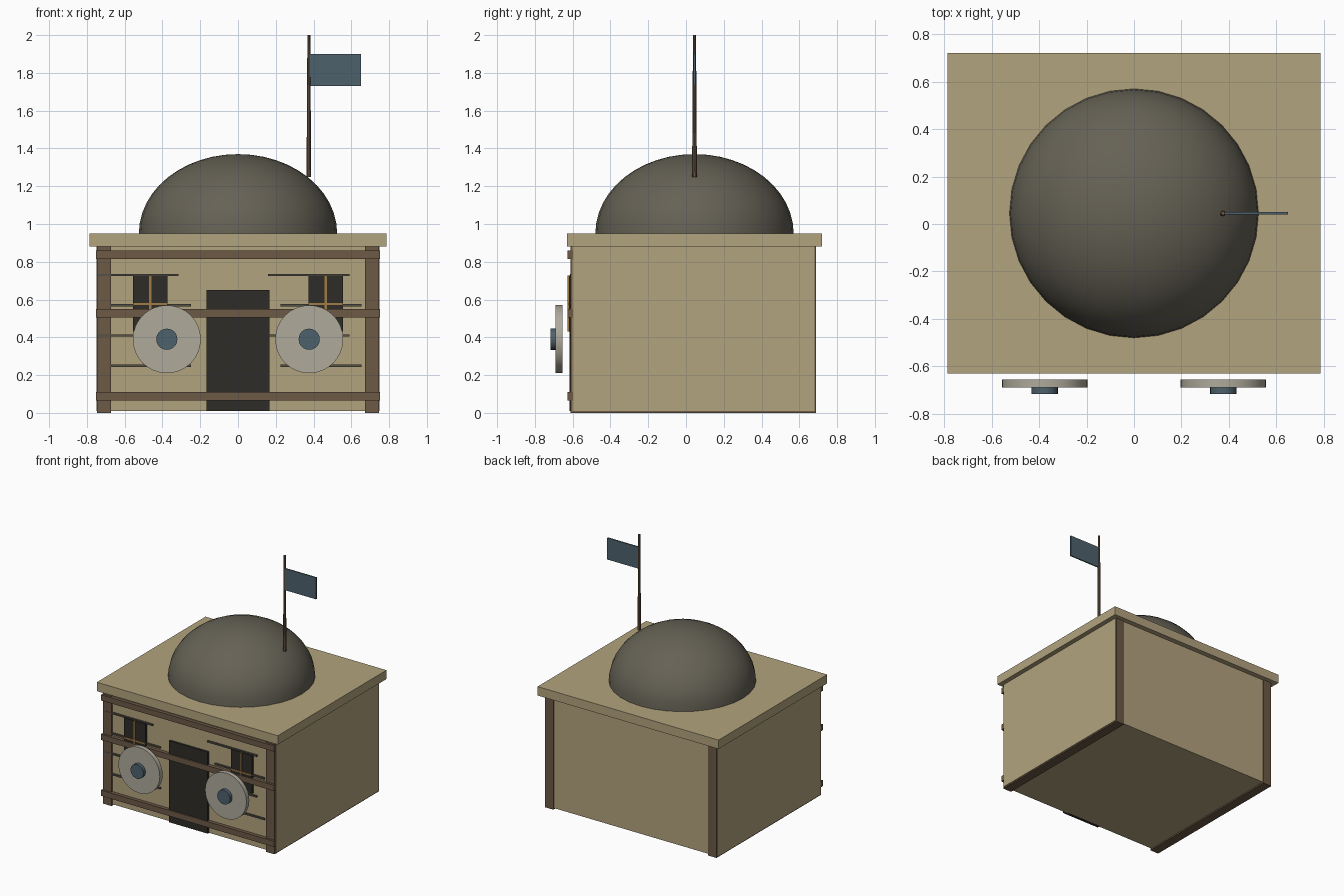
import bpy, bmesh, math
from mathutils import Matrix

if "Cube" in bpy.data.objects:
    bpy.data.objects.remove(bpy.data.objects["Cube"])


def material(name, r, g, b):
    m = bpy.data.materials.new(name)
    m.diffuse_color = (r, g, b, 1)
    m.use_nodes = True
    m.node_tree.nodes["Principled BSDF"].inputs["Base Color"].default_value = m.diffuse_color
    return m


SAND = material("sand", .45, .37, .21)
STONE = material("dark_stone", .13, .12, .09)
WOOD = material("wood", .15, .10, .062)
DARK = material("dark_opening", .026, .025, .021)
PALE = material("pale", .43, .40, .33)
BLUE = material("blue_grey", .076, .12, .15)
GOLD = material("gold", .36, .20, .06)
SEAM = material("seam", .09, .08, .065)


def finish(name, bm, mat, smooth=False):
    me = bpy.data.meshes.new(name)
    bm.to_mesh(me)
    bm.free()
    me.materials.append(mat)
    ob = bpy.data.objects.new(name, me)
    bpy.context.collection.objects.link(ob)
    if smooth:
        bpy.ops.object.select_all(action='DESELECT')
        ob.select_set(True)
        bpy.context.view_layer.objects.active = ob
        bpy.ops.object.shade_smooth_by_angle(angle=math.radians(35))
    return ob


def box(name, x, y, z, mat):
    """Box from (min, max) pairs along each axis."""
    bm = bmesh.new()
    size = [b - a for a, b in (x, y, z)]
    mid = [(a + b) / 2 for a, b in (x, y, z)]
    bmesh.ops.create_cube(bm, size=1, matrix=Matrix.Translation(mid) @ Matrix.Diagonal((*size, 1)))
    return finish(name, bm, mat)


def disc(name, x, y, z, r, mat, sides=32):
    """Round plate facing the front, y is its (min, max)."""
    bm = bmesh.new()
    m = Matrix.Translation((x, sum(y) / 2, z)) @ Matrix.Rotation(math.pi / 2, 4, 'X')
    bmesh.ops.create_cone(bm, cap_ends=True, segments=sides, radius1=r, radius2=r,
                          depth=y[1] - y[0], matrix=m)
    return finish(name, bm, mat, True)


# Walls and roof slab
box("walls", (-.75, .75), (-.60, .68), (.01, .88), SAND)
box("roof_slab", (-.787, .787), (-.63, .72), (.88, .95), SAND)

# Dome: upper half of a flattened sphere
bm = bmesh.new()
bmesh.ops.create_uvsphere(bm, u_segments=32, v_segments=24, radius=1)
bmesh.ops.delete(bm, geom=[v for v in bm.verts if v.co.z < -.01], context='VERTS')
bmesh.ops.holes_fill(bm, edges=[e for e in bm.edges if e.is_boundary], sides=0)
bm.transform(Matrix.Translation((0, .045, .95)) @ Matrix.Diagonal((.525, .525, .42, 1)))
finish("dome", bm, STONE, True)

# Flag pole and flag
bm = bmesh.new()
bmesh.ops.create_cone(bm, cap_ends=True, segments=10, radius1=.013, radius2=.008,
                      depth=.75, matrix=Matrix.Translation((.375, .045, 1.625)))
finish("flag_pole", bm, WOOD, True)
box("flag", (.378, .65), (.04, .05), (1.73, 1.90), BLUE)

# Front beams and door
for i, z in enumerate((.065, .505, .815)):
    box(f"front_beam_{i}", (-.752, .752), (-.628, -.598), (z, z + .045), WOOD)
box("door", (-.168, .168), (-.617, -.59), (.01, .65), DARK)

# Parts repeated left and right
for side, s in (("left", -1), ("right", 1)):
    def span(a, b):
        return tuple(sorted((s * a, s * b)))

    # Deep corner frame showing on front, back and underside
    box(f"{side}_corner_frame", span(.672, .746), (-.612, .687), (0, .88), WOOD)

    # Window with crossed bars
    box(f"{side}_window", span(.372, .557), (-.62, -.59), (.43, .728), DARK)
    box(f"{side}_window_upright", span(.459, .470), (-.627, -.615), (.43, .728), GOLD)
    box(f"{side}_window_crossbar", span(.372, .557), (-.627, -.615), (.57, .581), GOLD)

    # Staggered wall seams
    for i, z in enumerate((.25, .41, .57, .73)):
        shift = .065 if i % 2 == 0 else 0
        mid = (.375 if s > 0 else -.53) + shift
        box(f"{side}_wall_seam_{i}", (mid - .215, mid + .215), (-.613, -.595),
            (z - .006, z + .006), SEAM)

    # Round shield and hub
    disc(f"{side}_shield", s * .377, (-.69, -.655), .39, .18, PALE)
    disc(f"{side}_shield_hub", s * .377, (-.717, -.688), .39, .056, BLUE, 24)
